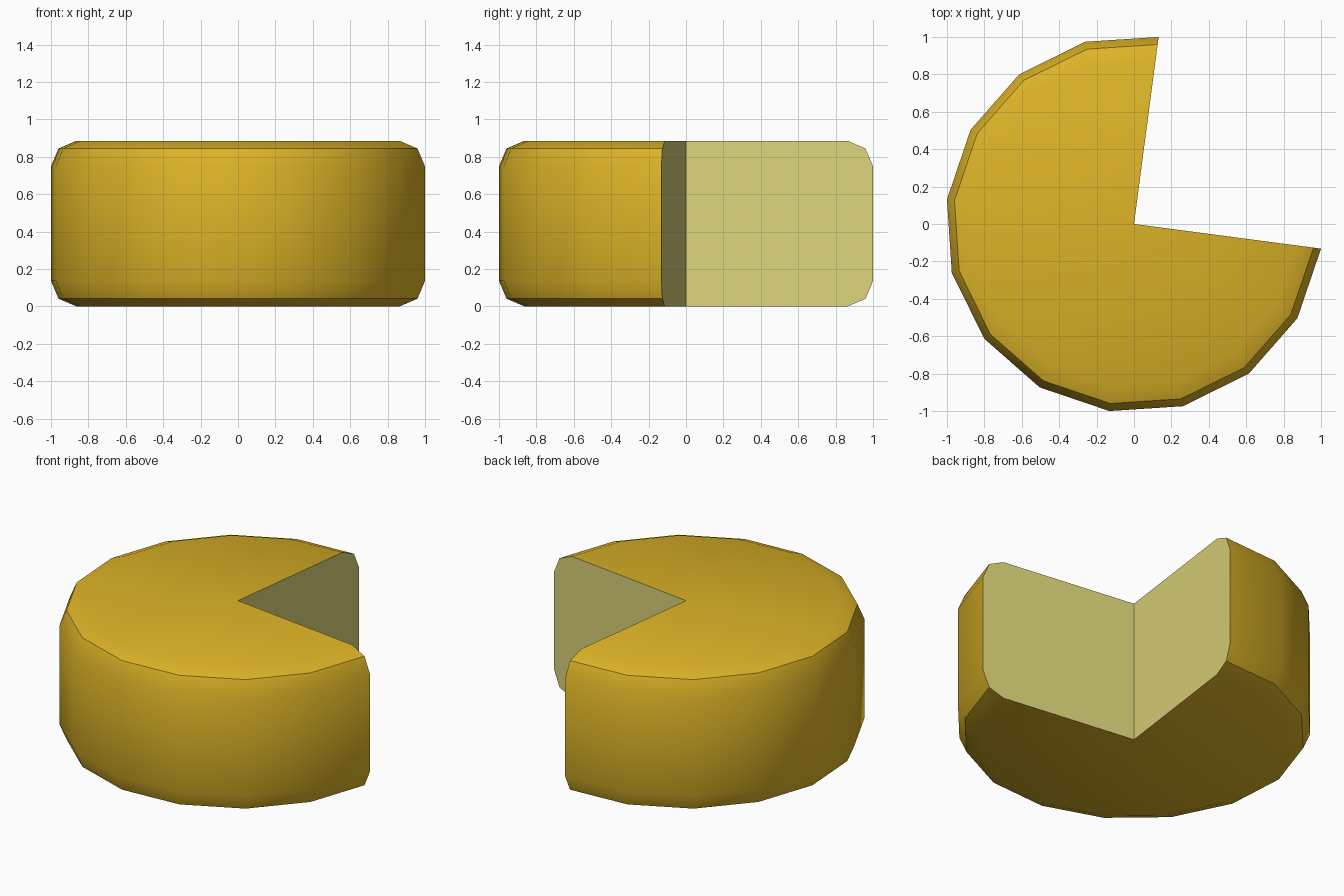
import bpy, bmesh, math

if "Cube" in bpy.data.objects:
    bpy.data.objects.remove(bpy.data.objects["Cube"])

def material(name, rgb):
    m = bpy.data.materials.new(name)
    m.diffuse_color = (*rgb, 1)
    m.use_nodes = True
    m.node_tree.nodes["Principled BSDF"].inputs["Base Color"].default_value = m.diffuse_color
    return m

# Half section of the wheel: (radius, height), rounded rim
H = 0.885
PROFILE = [(0.872, 0), (0.968, 0.041), (1.0086, 0.137),
           (1.0086, H - 0.137), (0.968, H - 0.041), (0.872, H)]
STEPS, START, STEP = 12, 82.5, 22.5  # three quarters of a 16-sided wheel

bm = bmesh.new()
low, high = bm.verts.new((0, 0, 0)), bm.verts.new((0, 0, H))
sections = []
for i in range(STEPS + 1):
    a = math.radians(START + i * STEP)
    sections.append([bm.verts.new((r * math.cos(a), r * math.sin(a), z)) for r, z in PROFILE])

# Rind: rim strips
for s, t in zip(sections, sections[1:]):
    for k in range(len(PROFILE) - 1):
        bm.faces.new((s[k], t[k], t[k + 1], s[k + 1]))

# Rind: flat top and bottom
bm.faces.new([high] + [s[-1] for s in sections])
bm.faces.new([low] + [s[0] for s in reversed(sections)])

# Cut faces where the wedge is missing
for s in (sections[0], sections[-1]):
    bm.faces.new([low] + s + [high]).material_index = 1
bmesh.ops.recalc_face_normals(bm, faces=bm.faces[:])

mesh = bpy.data.meshes.new("cheese_wheel")
bm.to_mesh(mesh)
bm.free()
mesh.materials.append(material("golden rind", (0.72, 0.455, 0.02)))
mesh.materials.append(material("pale cut", (0.72, 0.66, 0.195)))
wheel = bpy.data.objects.new("cheese_wheel", mesh)
bpy.context.collection.objects.link(wheel)

# Smooth rim, sharp cut edges
bpy.context.view_layer.objects.active = wheel
wheel.select_set(True)
bpy.ops.object.shade_smooth_by_angle(angle=math.radians(30))
